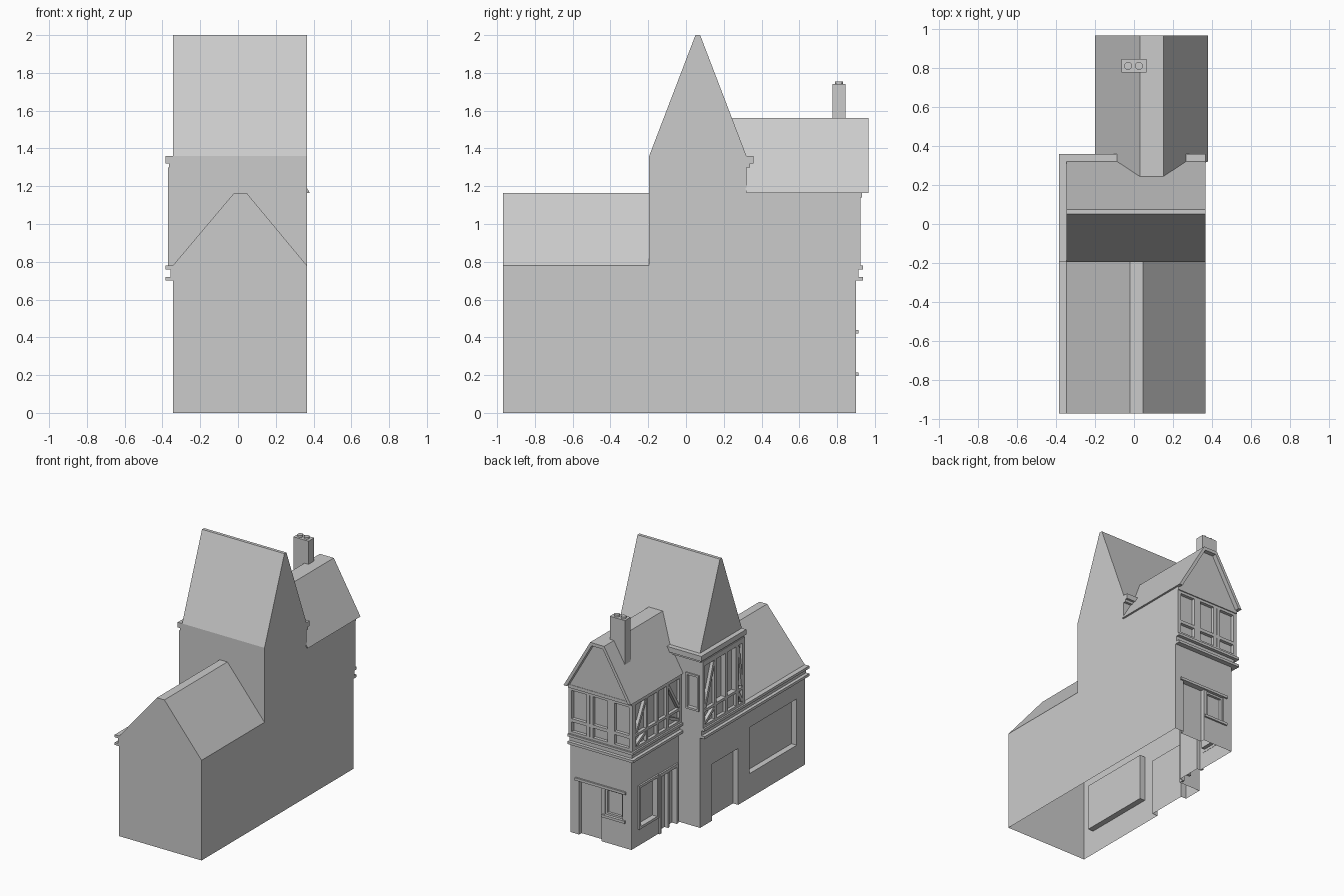
import bpy, bmesh
from mathutils import Vector

if "Cube" in bpy.data.objects:
    bpy.data.objects.remove(bpy.data.objects["Cube"])

grey = bpy.data.materials.new("plain_grey")
grey.diffuse_color = (0.6, 0.6, 0.6, 1)
grey.use_nodes = True
grey.node_tree.nodes["Principled BSDF"].inputs["Base Color"].default_value = grey.diffuse_color


def add_prism(bm, near, far):
    """Closed solid between two matching outlines."""
    a = [bm.verts.new(p) for p in near]
    b = [bm.verts.new(p) for p in far]
    n = len(a)
    bm.faces.new(a)
    bm.faces.new(b[::-1])
    for i in range(n):
        bm.faces.new((a[i], b[i], b[(i + 1) % n], a[(i + 1) % n]))


def finish(name, bm):
    bmesh.ops.recalc_face_normals(bm, faces=bm.faces)
    me = bpy.data.meshes.new(name)
    bm.to_mesh(me)
    bm.free()
    me.materials.append(grey)
    ob = bpy.data.objects.new(name, me)
    bpy.context.collection.objects.link(ob)
    return ob


def along_y(name, prof, y0, y1):
    bm = bmesh.new()
    add_prism(bm, [(x, y0, z) for x, z in prof], [(x, y1, z) for x, z in prof])
    return finish(name, bm)


def along_x(name, prof, x0, x1):
    bm = bmesh.new()
    add_prism(bm, [(x0, y, z) for y, z in prof], [(x1, y, z) for y, z in prof])
    return finish(name, bm)


# Walls that carry detail: (axis, position, outward sign)
MAIN_LEFT = ("x", -0.345, -1)
WING_LEFT = ("x", -0.16, -1)
WING_BACK = ("y", 0.90, 1)
TOWER_BACK = ("y", 0.32, 1)


def on_wall(wall, u, z, d):
    axis, pos, s = wall
    return (pos + s * d, u, z) if axis == "x" else (u, pos + s * d, z)


def rect(u0, u1, z0, z1):
    return [(u0, z0), (u1, z0), (u1, z1), (u0, z1)]


def brace(u0, z0, u1, z1, w=0.022):
    """Slanted beam outline from one point to another."""
    n = Vector((z0 - z1, u1 - u0)).normalized() * w / 2
    return [(u0 + n.x, z0 + n.y), (u1 + n.x, z1 + n.y), (u1 - n.x, z1 - n.y), (u0 - n.x, z0 - n.y)]


def frame(u0, u1, z0, z1, w=0.015):
    return [rect(u0, u0 + w, z0, z1), rect(u1 - w, u1, z0, z1),
            rect(u0 + w, u1 - w, z0, z0 + w), rect(u0 + w, u1 - w, z1 - w, z1)]


def trim(name, wall, shapes, d1, d0=-0.002):
    bm = bmesh.new()
    for sh in shapes:
        add_prism(bm, [on_wall(wall, u, z, d0) for u, z in sh],
                  [on_wall(wall, u, z, d1) for u, z in sh])
    return finish(name, bm)


# Main body: front wing + tall middle + back wing, joined into one shell
body = along_x("house_walls", [(-0.195, 0), (-0.195, 1.36), (0.05, 2), (0.075, 2), (0.32, 1.36), (0.32, 0)],
               -0.345, 0.365)
front = along_y("front_wing", [(-0.345, 0), (-0.345, 0.78), (-0.02, 1.165), (0.045, 1.165),
                               (0.365, 0.78), (0.365, 0)], -0.97, 0.0)
back = along_y("back_wing", rect(-0.16, 0.365, 0, 1.165), 0.1, 0.9)

# Recessed openings: wall, u0, u1, z0, z1, depth
openings = [
    (MAIN_LEFT, -0.87, -0.29, 0.19, 0.55, 0.045),   # shop window
    (MAIN_LEFT, -0.15, 0.17, -0.1, 0.44, 0.045),    # passage door
    (MAIN_LEFT, -0.09, 0.02, 0.92, 1.26, 0.015),    # tower window panes
    (MAIN_LEFT, 0.04, 0.15, 0.92, 1.26, 0.015),
    (WING_BACK, 0.10, 0.29, -0.1, 0.42, 0.03),      # back door
    (WING_BACK, -0.085, 0.07, 0.215, 0.42, 0.03),   # back window
    (WING_LEFT, 0.60, 0.80, 0.15, 0.45, 0.03),      # side window
    (WING_LEFT, 0.36, 0.55, -0.1, 0.44, 0.03),      # side door
    (TOWER_BACK, -0.33, -0.235, 0.92, 1.17, 0.02),  # small landing window
]
bm = bmesh.new()
for wall, u0, u1, z0, z1, d in openings:
    add_prism(bm, [on_wall(wall, u, z, -d) for u, z in rect(u0, u1, z0, z1)],
              [on_wall(wall, u, z, 0.05) for u, z in rect(u0, u1, z0, z1)])
cutter = finish("opening_cutter", bm)
helpers = [(front, "UNION"), (back, "UNION"), (cutter, "DIFFERENCE")]
for ob, op in helpers:
    m = body.modifiers.new(op, "BOOLEAN")
    m.object, m.operation, m.solver = ob, op, "EXACT"
bpy.context.view_layer.update()
mesh = bpy.data.meshes.new_from_object(body.evaluated_get(bpy.context.evaluated_depsgraph_get()))
body.modifiers.clear()
body.data = mesh
for ob, _ in helpers:
    bpy.data.objects.remove(ob)
# The shell is open underneath
bm = bmesh.new()
bm.from_mesh(mesh)
bmesh.ops.delete(bm, geom=[f for f in bm.faces if all(v.co.z < 0.001 for v in f.verts)], context="FACES")
bm.to_mesh(mesh)
bm.free()

# Back wing roof, its inner end slanting into the tower roof
roof = [(-0.2, 1.165), (0.03, 1.56), (0.15, 1.56), (0.38, 1.165)]
bm = bmesh.new()
add_prism(bm, [(x, 0.32 if z < 1.3 else 0.24, z) for x, z in roof], [(x, 0.93, z) for x, z in roof])
finish("back_roof", bm)

# Gable boards overhanging the back
inner = [(-0.172, 1.165), (0.042, 1.535), (0.138, 1.535), (0.352, 1.165)]
bm = bmesh.new()
for i in range(3):
    q = [roof[i], roof[i + 1], inner[i + 1], inner[i]]
    add_prism(bm, [(x, 0.925, z) for x, z in q], [(x, 0.965, z) for x, z in q])
finish("gable_boards", bm)

# Chimney and pots
along_y("chimney", rect(-0.065, 0.065, 1.34, 1.74), 0.775, 0.845)
for i, x in enumerate((-0.03, 0.025)):
    bpy.ops.mesh.primitive_cylinder_add(vertices=12, radius=0.02, depth=0.03, location=(x, 0.81, 1.74))
    pot = bpy.context.object
    pot.name = "chimney_pot_%d" % (i + 1)
    pot.data.materials.append(grey)

# Floor-level mouldings: two ledges with a shallow band between
for name, wall, u0, u1, corner in (("main_ledge", MAIN_LEFT, -0.97, 0.32, 0),
                                   ("wing_side_ledge", WING_LEFT, 0.32, 0.9, 0),
                                   ("wing_back_ledge", WING_BACK, -0.16, 0.365, 1)):
    trim(name, wall, [rect(u0 - 0.04 * corner, u1, a, b) for a, b in ((0.70, 0.72), (0.76, 0.78))], 0.038)
    trim(name + "_band", wall, [rect(u0 - 0.012 * corner, u1, 0.72, 0.76)], 0.012)

# Eaves mouldings on the tower
for z0, z1, d in ((1.30, 1.32, 0.02), (1.32, 1.36, 0.038)):
    trim("tower_side_eaves", MAIN_LEFT, [rect(-0.195, 0.32 + d, z0, z1)], d)
    trim("tower_back_eaves", TOWER_BACK, [rect(-0.345, 0.365, z0, z1)], d)

# Tower timber framing
T = 0.025
shapes = [rect(u, u + 0.025, 0.78, 1.30) for u in (-0.195, -0.115, 0.15, 0.295)]
shapes += [rect(0.02, 0.04, 0.78, 1.28), rect(-0.17, 0.295, 0.78, 0.80), rect(-0.17, 0.295, 0.90, 0.92),
           rect(-0.17, 0.295, 1.26, 1.30),
           brace(-0.165, 0.93, -0.12, 1.25), brace(0.29, 0.93, 0.18, 1.25),
           brace(-0.165, 0.81, -0.12, 0.89), brace(0.29, 0.81, 0.18, 0.89)]
trim("tower_timbers", MAIN_LEFT, shapes, T)

# Back wing timber framing, side
shapes = [rect(u, u + 0.022, 0.78, 1.165) for u in (0.32, 0.48, 0.60, 0.73, 0.878)]
shapes += [rect(0.34, 0.88, a, b) for a, b in ((0.78, 0.80), (0.88, 0.90), (1.13, 1.165))]
shapes += [brace(0.35, 0.91, 0.475, 1.12), brace(0.87, 0.91, 0.76, 1.12),
           brace(0.35, 0.81, 0.475, 0.87), brace(0.87, 0.81, 0.76, 0.87)]
trim("wing_side_timbers", WING_LEFT, shapes, T)

# Back wing timber framing, back
shapes = [rect(u, u + 0.028, 0.78, 1.165) for u in (-0.185, -0.03, 0.0, 0.152, 0.182, 0.337)]
shapes += [rect(-0.16, 0.34, a, b) for a, b in ((0.78, 0.80), (0.875, 0.90), (1.12, 1.14))]
trim("wing_back_timbers", WING_BACK, shapes, T)
trim("wing_back_top_rail", WING_BACK, [rect(-0.185, 0.365, 1.14, 1.165)], 0.033)

# Lintels, sills and window frames
trim("back_lintel_and_sill", WING_BACK, [rect(-0.115, 0.32, 0.42, 0.44), rect(-0.11, 0.095, 0.195, 0.215)], 0.013)
trim("back_window_frame", WING_BACK, frame(-0.085, 0.07, 0.215, 0.42), -0.01, -0.031)
trim("side_window_frame", WING_LEFT, frame(0.58, 0.82, 0.13, 0.47, 0.02), 0.013)
trim("side_door_frame", WING_LEFT, [rect(0.34, 0.57, 0.44, 0.465), rect(0.34, 0.36, 0, 0.44),
                                    rect(0.55, 0.57, 0, 0.44)], 0.013)
trim("side_door_post", WING_LEFT, [rect(0.43, 0.45, 0, 0.44)], 0.0, -0.031)
trim("landing_window_frame", TOWER_BACK, frame(-0.34, -0.225, 0.905, 1.185), 0.01)
